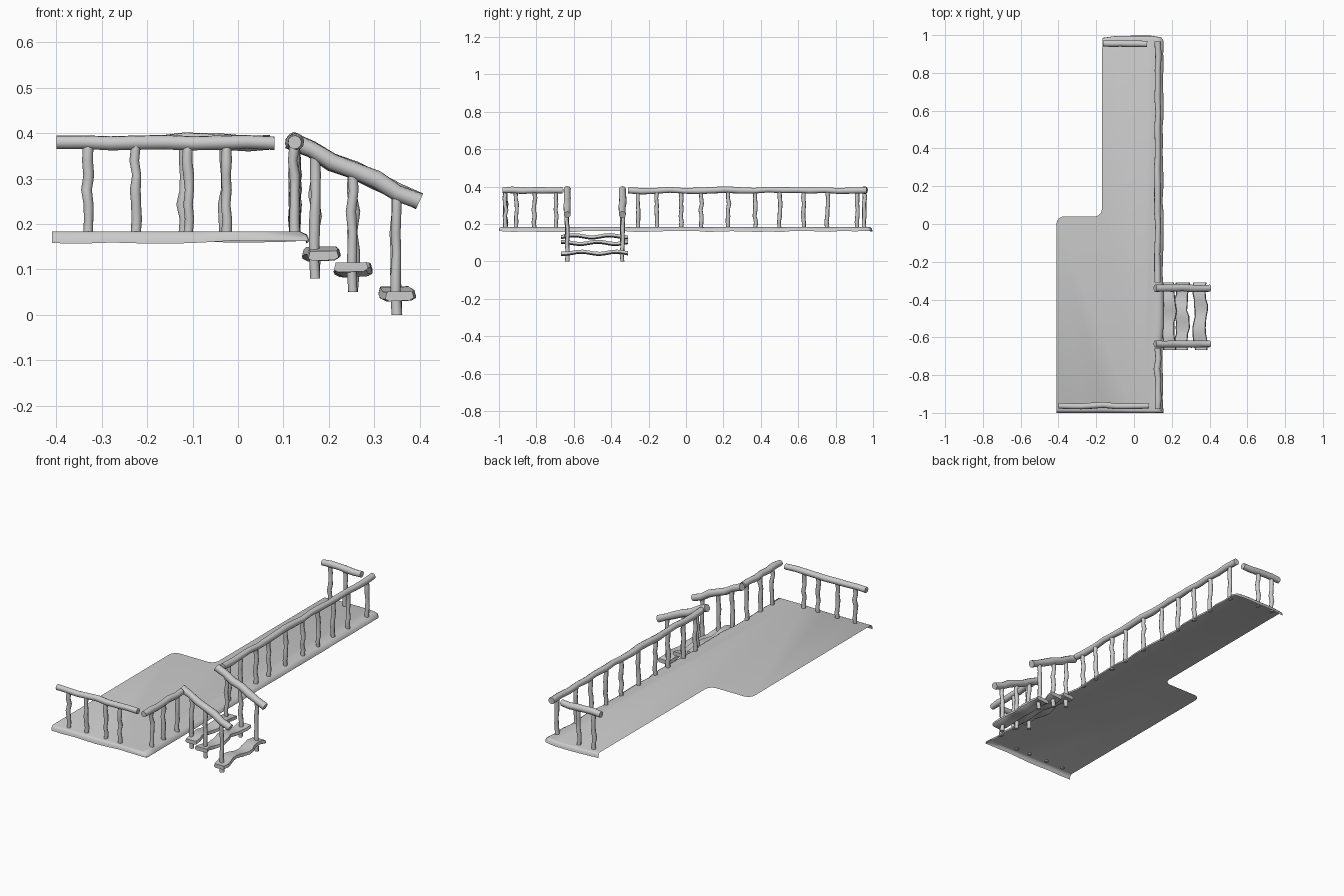
import bpy, bmesh, math, random
from mathutils import Vector

if "Cube" in bpy.data.objects:
    bpy.data.objects.remove(bpy.data.objects["Cube"])

random.seed(4)


def finish(name, bm, angle=50):
    bmesh.ops.recalc_face_normals(bm, faces=bm.faces)
    me = bpy.data.meshes.new(name)
    bm.to_mesh(me)
    bm.free()
    ob = bpy.data.objects.new(name, me)
    bpy.context.collection.objects.link(ob)
    bpy.ops.object.select_all(action='DESELECT')
    ob.select_set(True)
    bpy.context.view_layer.objects.active = ob
    bpy.ops.object.shade_smooth_by_angle(angle=math.radians(angle))
    return ob


def log(name, a, b, r, rings=7, wob=0.004, sides=10):
    """Crooked log from a to b with capped ends."""
    a, b = Vector(a), Vector(b)
    d = (b - a).normalized()
    u = d.orthogonal().normalized()
    v = d.cross(u)
    bm = bmesh.new()
    prev = None
    for i in range(rings):
        inner = 0 < i < rings - 1
        c = a.lerp(b, i / (rings - 1))
        if inner:
            c += u * random.uniform(-wob, wob) + v * random.uniform(-wob, wob)
        rr = r * random.uniform(0.9, 1.1)
        ring = [bm.verts.new(c + (u * math.cos(t) + v * math.sin(t)) * rr)
                for t in (k * math.tau / sides for k in range(sides))]
        if prev:
            for k in range(sides):
                m = (k + 1) % sides
                bm.faces.new((prev[k], prev[m], ring[m], ring[k]))
        else:
            bm.faces.new(ring[::-1])
        prev = ring
    bm.faces.new(prev)
    return finish(name, bm)


def arc(cx, cy, r, a0, a1, n=6):
    return [(cx + r * math.cos(math.radians(a0 + (a1 - a0) * i / n)),
             cy + r * math.sin(math.radians(a0 + (a1 - a0) * i / n))) for i in range(n + 1)]


# Deck: thin sheet with a lip rolled down on the front, right and back
EX, TOP = 0.12, 0.184
edge = [(-0.41 + 0.53 * i / 8, -0.985, 0, -1) for i in range(8)]
edge += [(EX, -0.985, 1, -1)]
edge += [(EX, -0.985 + 1.95 * i / 30, 1, 0) for i in range(1, 30)]
edge += [(EX, 0.965, 1, 0.3), (EX - 0.01, 0.975, 0.9, 0.9), (EX - 0.04, 0.982, 0.3, 1),
         (0, 0.982, 0, 1), (-0.10, 0.98, 0, 1), (-0.168, 0.97, 0, 1)]
left = arc(-0.21, 0.08, 0.04, 0, -90) + arc(-0.37, 0.0, 0.04, 90, 180)
bm = bmesh.new()
rows = []
jit = [random.uniform(-0.004, 0.004) for _ in edge]
for off, z in ((0, TOP), (0.45, 0.182), (0.85, 0.174), (1, 0.16)):
    rows.append([bm.verts.new((x + nx * off * (0.034 + j), y + ny * off * 0.015, z + j * off))
                 for (x, y, nx, ny), j in zip(edge, jit)])
for p, q in zip(rows, rows[1:]):
    for k in range(len(p) - 1):
        bm.faces.new((p[k], p[k + 1], q[k + 1], q[k]))
bm.faces.new(rows[0] + [bm.verts.new((x, y, TOP)) for x, y in left])
finish("deck", bm, 60)


def post(name, x, y, z0=0.178, z1=0.372):
    log(name, (x, y, z0), (x, y, z1), 0.011, 7, 0.004, 8)


# Deck railings
RZ, RX = 0.38, 0.125
log("front_rail", (-0.40, -0.962, RZ), (0.08, -0.962, RZ - 0.002), 0.0165, 9)
for x in (-0.33, -0.225, -0.11, -0.025):
    post("front_post", x, -0.965)
log("right_front_rail", (RX, -0.98, RZ), (RX, -0.66, RZ), 0.0165, 7)
for y in (-0.91, -0.81, -0.695):
    post("right_front_post", RX, y)
log("right_long_rail", (RX, -0.31, RZ), (RX, 0.965, RZ), 0.0165, 18)
for y in (-0.257, -0.155, -0.027, 0.08, 0.225, 0.37, 0.50, 0.63, 0.755, 0.915):
    post("right_long_post", RX, y)
log("back_rail", (-0.165, 0.956, RZ), (0.07, 0.952, RZ), 0.0165, 6)
for x in (-0.12, -0.03):
    post("back_post", x, 0.953)

# Stair railings and the posts that carry the treads
steps = ((0.17, 0.08, 0.135), (0.253, 0.05, 0.10), (0.35, 0.0, 0.047))
for y in (-0.34, -0.635):
    log("stair_rail", (0.112, y, 0.385), (0.40, y, 0.25), 0.019, 7)
    for x, z0, _ in steps:
        post("stair_post", x, y, z0, 0.382 - (x - 0.112) * 0.47)


# Rough plank treads
def tread(x, z):
    bm = bmesh.new()
    prev, n = None, 12
    for i in range(n + 1):
        y = -0.668 + 0.358 * i / n
        c = x + 0.006 * math.sin(i * 0.9 + x * 40)
        h = z + 0.006 * math.sin(i * 1.0 + x * 30)
        w = 0.035 + random.uniform(-0.004, 0.004)
        sec = ((-w, -0.007), (-w + 0.004, 0.009), (w - 0.004, 0.01), (w, -0.004), (w - 0.01, -0.01), (-w + 0.01, -0.012))
        ring = [bm.verts.new((c + sx, y, h + sz)) for sx, sz in sec]
        if prev:
            for k in range(6):
                m = (k + 1) % 6
                bm.faces.new((prev[k], prev[m], ring[m], ring[k]))
        else:
            bm.faces.new(ring[::-1])
        prev = ring
    bm.faces.new(prev)
    finish("stair_tread", bm, 40)


for x, _, z in steps:
    tread(x + (0.013 if x < 0.2 else 0.0), z)
